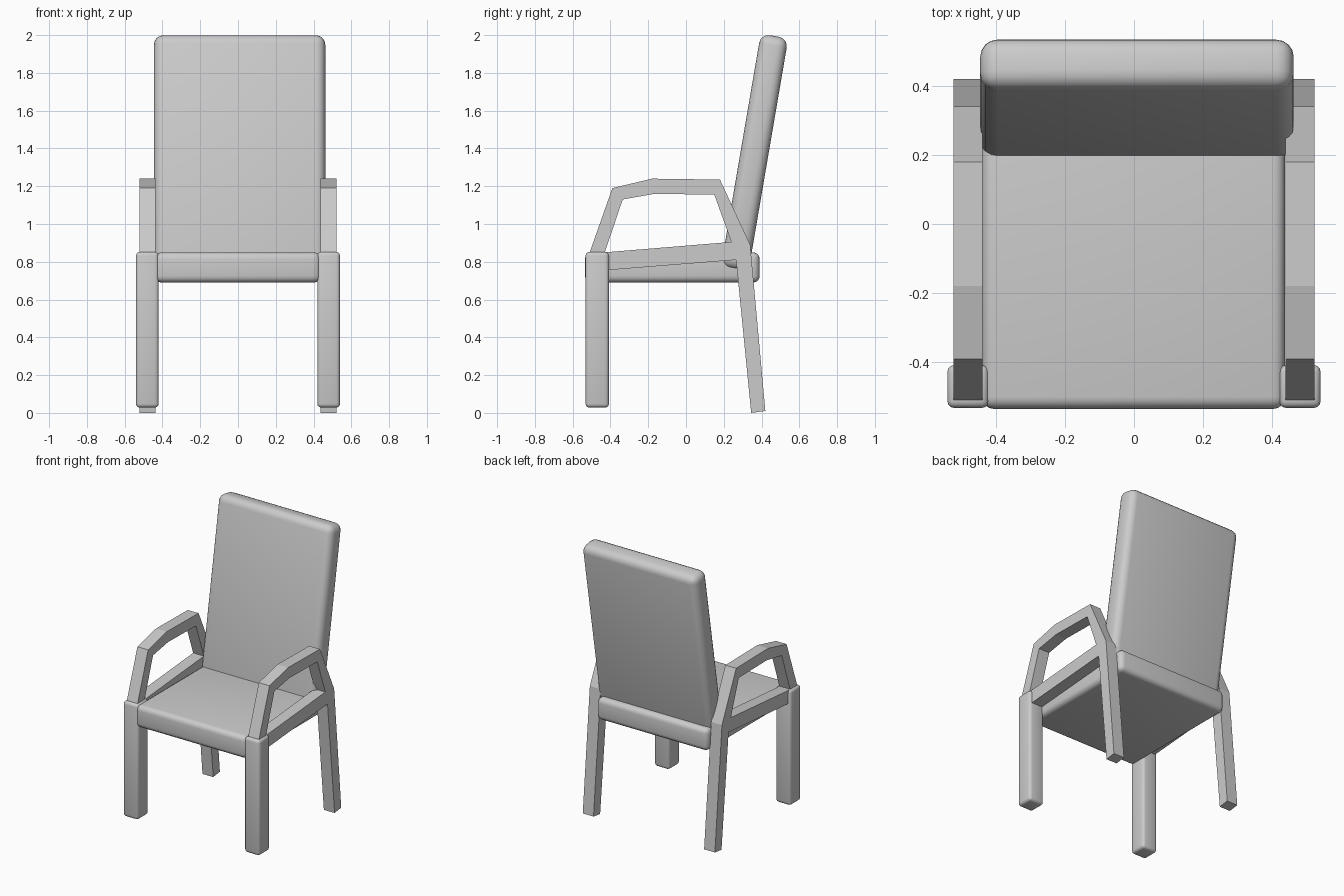
import bpy, math

if "Cube" in bpy.data.objects:
    bpy.data.objects.remove(bpy.data.objects["Cube"])


def rounded_box(name, lo, hi, radius, segments=4, tilt=0.0):
    """Box between two corners, rotated about its centre, with rounded edges."""
    centre = [(a + b) / 2 for a, b in zip(lo, hi)]
    bpy.ops.mesh.primitive_cube_add(size=1, location=centre, rotation=(tilt, 0, 0))
    ob = bpy.context.object
    ob.name = name
    ob.scale = [b - a for a, b in zip(lo, hi)]
    bpy.ops.object.transform_apply(location=False, rotation=False, scale=True)
    bevel = ob.modifiers.new("rounding", 'BEVEL')
    bevel.width = radius
    bevel.segments = segments
    bpy.ops.object.modifier_apply(modifier=bevel.name)
    bpy.ops.object.shade_smooth_by_angle(angle=math.radians(40))
    return ob


def side_plate(name, loops, x, width):
    """Flat (y, z) outline with a hole, extruded along x."""
    curve = bpy.data.curves.new(name, 'CURVE')
    curve.dimensions = '2D'
    curve.fill_mode = 'BOTH'
    curve.extrude = width / 2
    for pts in loops:
        spline = curve.splines.new('POLY')
        spline.points.add(len(pts) - 1)
        for p, (y, z) in zip(spline.points, pts):
            p.co = (y, z, 0, 1)
        spline.use_cyclic_u = True
    ob = bpy.data.objects.new(name, curve)
    bpy.context.collection.objects.link(ob)
    ob.location.x = x
    ob.rotation_euler = (math.pi / 2, 0, math.pi / 2)
    bpy.ops.object.select_all(action='DESELECT')
    ob.select_set(True)
    bpy.context.view_layer.objects.active = ob
    bpy.ops.object.convert(target='MESH')
    bpy.ops.object.shade_flat()


# Seat cushion
rounded_box("seat", (-0.44, -0.535, 0.69), (0.437, 0.39, 0.85), 0.035)

# Reclined backrest, its lower end sunk into the seat
rounded_box("backrest", (-0.445, 0.289, 0.751), (0.462, 0.437, 2.004), 0.05,
            tilt=math.radians(-9.7))

# Armrest, side rail and rear leg share one outline
outline = [(-0.49, 0.75), (-0.51, 0.85), (-0.39, 1.19), (-0.18, 1.24), (0.18, 1.235),
           (0.34, 0.89), (0.42, 0.01), (0.345, 0.0), (0.265, 0.81)]
opening = [(-0.43, 0.85), (-0.335, 1.13), (-0.165, 1.16), (0.15, 1.155), (0.24, 0.905)]

for side, label in ((-1, "left"), (1, "right")):
    side_plate("side_frame_" + label, (outline, opening), side * 0.48, 0.085)
    # Front leg
    x = side * 0.48
    rounded_box("front_leg_" + label, (x - 0.06, -0.532, 0.028), (x + 0.06, -0.408, 0.852),
                0.02, 3)
